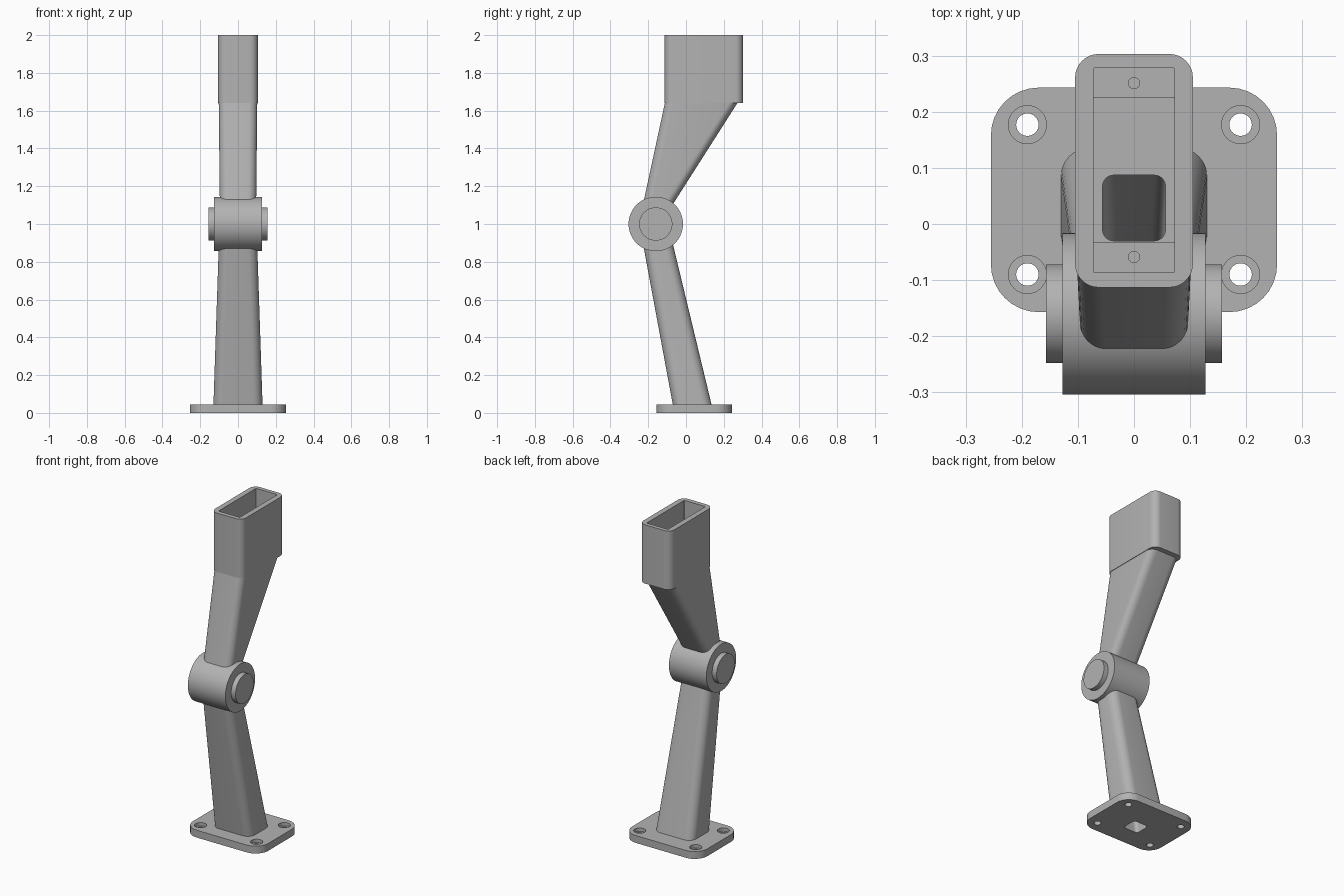
import bpy, bmesh, math
from mathutils import Matrix

cube = bpy.data.objects.get("Cube")
if cube:
    bpy.data.objects.remove(cube, do_unlink=True)

grey = bpy.data.materials.new("plain grey")
grey.use_nodes = True
grey.diffuse_color = (0.45, 0.45, 0.45, 1)
grey.node_tree.nodes["Principled BSDF"].inputs["Base Color"].default_value = (0.45, 0.45, 0.45, 1)


def add_object(name, bm):
    bmesh.ops.recalc_face_normals(bm, faces=bm.faces)
    mesh = bpy.data.meshes.new(name)
    bm.to_mesh(mesh)
    bm.free()
    mesh.materials.append(grey)
    obj = bpy.data.objects.new(name, mesh)
    bpy.context.collection.objects.link(obj)
    return obj


def loft(name, sections, steps=8):
    """Rounded rectangles (z, half width, y front, y back, radius) joined in a stack."""
    bm = bmesh.new()
    rings = []
    for z, w, y0, y1, r in sections:
        ring = []
        corners = [(w - r, y1 - r), (r - w, y1 - r), (r - w, y0 + r), (w - r, y0 + r)]
        for quarter, (cx, cy) in enumerate(corners):
            for i in range(steps + 1):
                a = (quarter + i / steps) * math.pi / 2
                ring.append(bm.verts.new((cx + r * math.cos(a), cy + r * math.sin(a), z)))
        rings.append(ring)
    for low, high in zip(rings, rings[1:]):
        for i in range(len(low)):
            j = (i + 1) % len(low)
            bm.faces.new((low[i], low[j], high[j], high[i]))
    bm.faces.new(rings[0])
    bm.faces.new(rings[-1])
    return add_object(name, bm)


def cylinder(name, center, radius, length, axis="Z", sides=48):
    bm = bmesh.new()
    turn = Matrix.Rotation(math.pi / 2, 4, "Y") if axis == "X" else Matrix()
    bmesh.ops.create_cone(bm, cap_ends=True, segments=sides, radius1=radius, radius2=radius,
                          depth=length, matrix=Matrix.Translation(center) @ turn)
    return add_object(name, bm)


def cut(obj, cutters):
    for cutter in cutters:
        cutter.hide_render = True
        mod = obj.modifiers.new("cut", "BOOLEAN")
        mod.operation = "DIFFERENCE"
        mod.solver = "EXACT"
        mod.object = cutter
    bpy.context.view_layer.update()
    graph = bpy.context.evaluated_depsgraph_get()
    mesh = bpy.data.meshes.new_from_object(obj.evaluated_get(graph))
    obj.modifiers.clear()
    obj.data = mesh


# Main bodies
base_plate = loft("base_plate", [(0, .255, -.157, .243, .085), (.045, .255, -.157, .243, .085)])
lower_leg = loft("lower_leg", [(.045, .13, -.07, .135, .05), (1.0, .098, -.247, -.095, .05)])
upper_leg = loft("upper_leg", [(1.0, .095, -.25, -.136, .045), (1.64, .102, -.112, .272, .045)])
socket = loft("socket", [(1.64, .105, -.113, .303, .042), (2.0, .105, -.113, .303, .042)])
ankle_joint = cylinder("ankle_joint", (0, -.16, 1.0), .144, .254, "X", 64)
parts = [base_plate, lower_leg, upper_leg, socket, ankle_joint]
for side, sx in (("left", 1), ("right", -1)):
    parts.append(cylinder(side + "_pivot_cap", (sx * .137, -.16, 1.0), .088, .04, "X"))

# Hollow channel from the socket floor to the sole
channel = loft("channel_cutter", [(-.02, .05, -.03, .065, .02), (.045, .05, -.04, .055, .02),
                                  (1.0, .045, -.205, -.14, .02), (1.64, .056, -.03, .087, .02),
                                  (1.75, .056, -.03, .087, .02)])

# Socket cavity with a raised ledge at each end
cavity = loft("cavity_cutter", [(1.72, .072, -.086, .278, .001), (2.1, .072, -.086, .278, .001)], 1)
well = loft("well_cutter", [(1.67, .072, -.033, .225, .001), (1.8, .072, -.033, .225, .001)], 1)
ledge_holes = [cylinder("ledge_hole_cutter", (0, y, 1.72), .01, .06, sides=24) for y in (-.059, .251)]

# Counterbored bolt holes
bolt_cutters = []
for x in (-.19, .19):
    for y in (-.09, .177):
        bolt_cutters.append(cylinder("bolt_cutter", (x, y, .02), .02, .2, sides=32))
        bolt_cutters.append(cylinder("counterbore_cutter", (x, y, .055), .034, .06, sides=32))

cut(base_plate, bolt_cutters + [channel])
cut(lower_leg, [channel])
cut(upper_leg, [channel])
cut(ankle_joint, [channel])
cut(socket, [cavity, well, channel] + ledge_holes)

for helper in bolt_cutters + ledge_holes + [channel, cavity, well]:
    bpy.data.objects.remove(helper, do_unlink=True)

# Smooth curves, sharp edges
bpy.ops.object.select_all(action="DESELECT")
for part in parts:
    part.select_set(True)
bpy.context.view_layer.objects.active = base_plate
bpy.ops.object.shade_smooth_by_angle(angle=math.radians(30))
